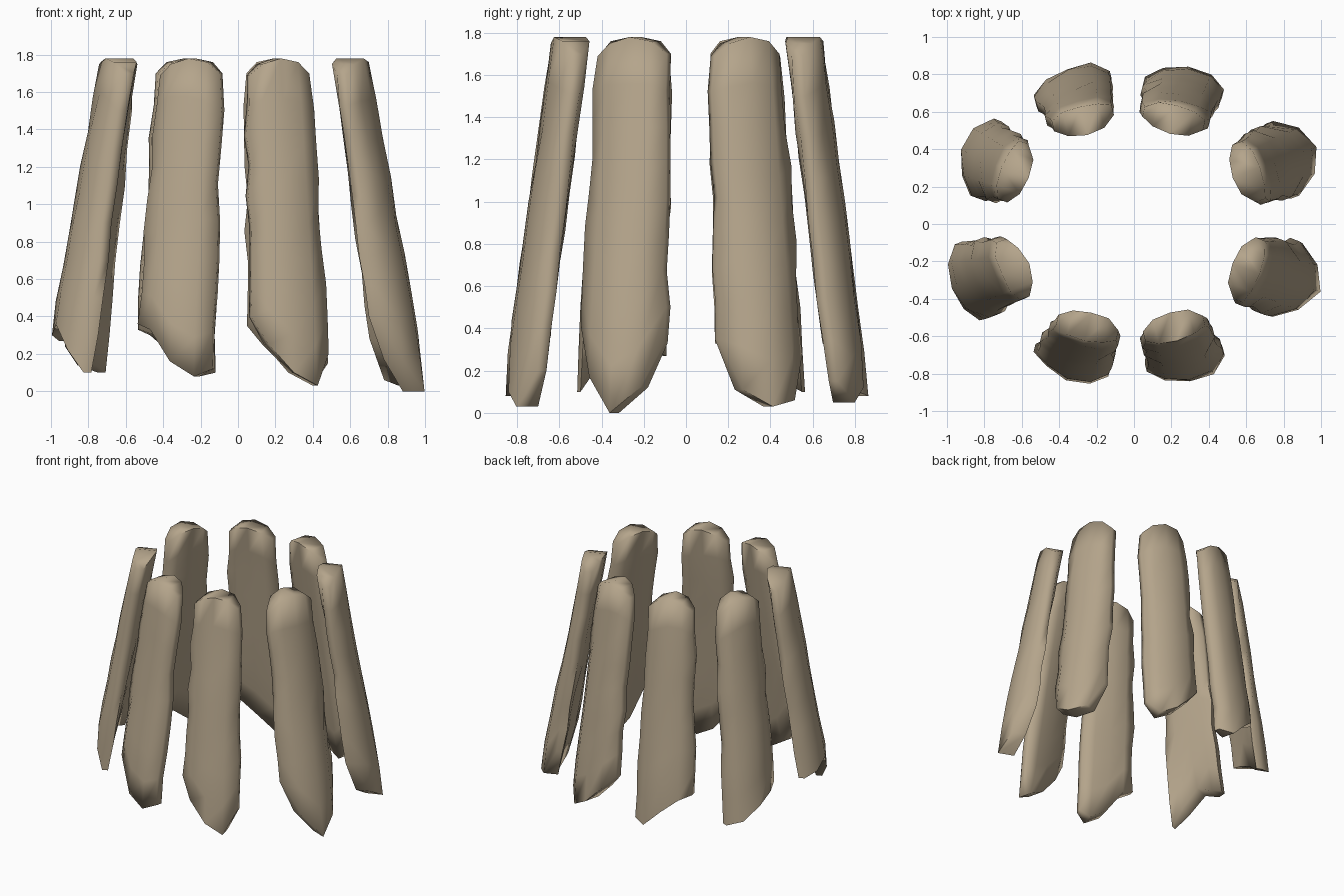
import bpy, bmesh, math, random

if "Cube" in bpy.data.objects:
    bpy.data.objects.remove(bpy.data.objects["Cube"])

random.seed(4)
mat = bpy.data.materials.new("weathered_bark")
mat.diffuse_color = (0.46, 0.375, 0.26, 1)
mat.use_nodes = True
mat.node_tree.nodes["Principled BSDF"].inputs["Base Color"].default_value = mat.diffuse_color

# columns across the slab, half-thickness factor per column, rounded top heights
U = [-1, -0.6, 0, 0.6, 1]
THICK = [0.35, 0.85, 1, 0.85, 0.35]
TOP = [1.69, 1.75, 1.78, 1.76, 1.70]
ROWS = 9

# name, facing angle, end curl, top half-width, top centre, base centre, ragged base heights (counter-clockwise)
SLABS = [
    ("right_front_slab", -21, .09, .18, (0.60, -0.24), (0.94, -0.34), [.40, .17, 0, .12, .33]),
    ("right_back_slab", 21, .09, .17, (0.60, 0.275), (0.92, 0.39), [.35, .11, .03, .06, .28]),
    ("back_right_slab", 76, .04, .17, (0.21, 0.555), (0.28, 0.80), [.15, .05, .12, .25, .35]),
    ("back_left_slab", 104, .04, .17, (-0.27, 0.555), (-0.35, 0.80), [.10, .08, .20, .30, .33]),
    ("left_back_slab", 159, .09, .17, (-0.635, 0.275), (-0.90, 0.39), [.10, .14, .24, .30, .33]),
    ("left_front_slab", 201, .09, .17, (-0.635, -0.24), (-0.98, -0.34), [.27, .30, .36, .22, .10]),
    ("front_left_slab", 256, .04, .17, (-0.245, -0.545), (-0.36, -0.80), [.36, .33, .16, .08, .12]),
    ("front_right_slab", 284, .04, .17, (0.21, -0.545), (0.29, -0.80), [.40, .25, .10, .03, .20]),
]


def make_slab(name, angle, bend, wide, top, base, bottoms):
    a = math.radians(angle)
    n, t = (math.cos(a), math.sin(a)), (-math.sin(a), math.cos(a))
    bm = bmesh.new()
    rings = []
    for r in range(ROWS):
        f = r / (ROWS - 1)
        jag = [random.uniform(-0.012, 0.012) if 0 < r < ROWS - 1 else 0 for _ in range(2)]
        outer, inner = [], []
        for i, u in enumerate(U):
            z = bottoms[i] + (TOP[i] - bottoms[i]) * f
            s = z / 1.78
            half = 0.22 + (wide - 0.22) * s
            # narrow the top end slightly
            half *= 0.96 if r == ROWS - 1 else 1
            w = u * half + (jag[0] if i == 0 else jag[1] if i == 4 else 0)
            curl = -bend * u * u * (1 - s) + 0.006 * random.uniform(-1, 1)
            d = 0.078 * THICK[i] * (0.8 if r == 0 else 1)
            cx = base[0] + (top[0] - base[0]) * s
            cy = base[1] + (top[1] - base[1]) * s
            for side, row in ((1, outer), (-1, inner)):
                v = curl + side * d
                row.append(bm.verts.new((cx + t[0] * w + n[0] * v, cy + t[1] * w + n[1] * v, z)))
        rings.append(outer + inner[::-1])
    # skin between rows
    k = len(rings[0])
    for lo, hi in zip(rings, rings[1:]):
        for i in range(k):
            j = (i + 1) % k
            bm.faces.new((lo[i], lo[j], hi[j], hi[i]))
    # strip caps on both ends
    for ring in (rings[0], rings[-1]):
        for i in range(4):
            bm.faces.new((ring[i], ring[i + 1], ring[k - 2 - i], ring[k - 1 - i]))
    bmesh.ops.recalc_face_normals(bm, faces=bm.faces)
    mesh = bpy.data.meshes.new(name)
    bm.to_mesh(mesh)
    bm.free()
    mesh.materials.append(mat)
    ob = bpy.data.objects.new(name, mesh)
    bpy.context.collection.objects.link(ob)
    bpy.ops.object.select_all(action='DESELECT')
    ob.select_set(True)
    bpy.context.view_layer.objects.active = ob
    bpy.ops.object.shade_smooth_by_angle(angle=math.radians(80))


for slab in SLABS:
    make_slab(*slab)
